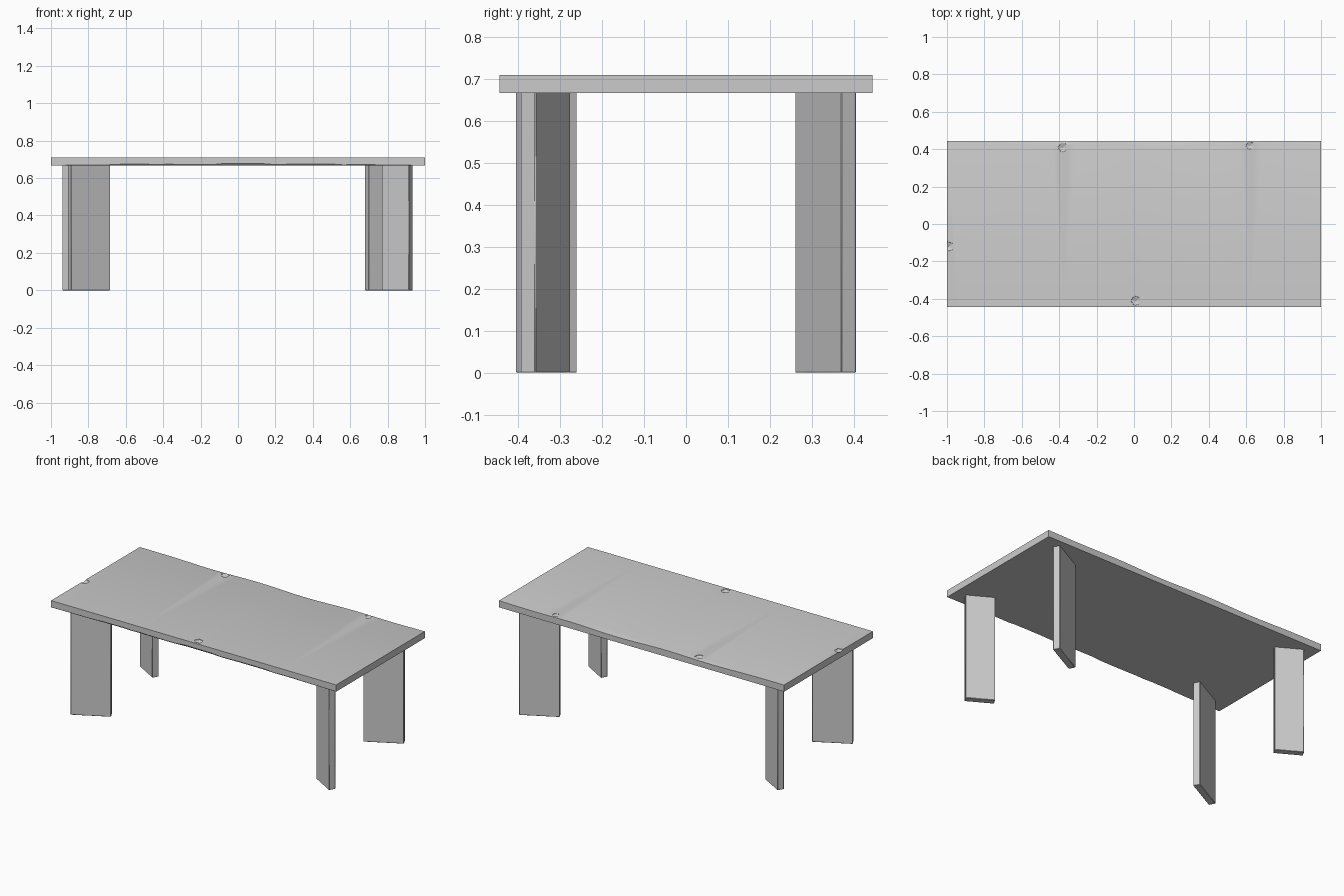
import bpy, bmesh, math, random
from mathutils import Matrix, Vector

random.seed(4)
cube = bpy.data.objects.get("Cube")
if cube:
    bpy.data.objects.remove(cube, do_unlink=True)

# Single flat material
GREY = (0.6, 0.6, 0.6, 1)
mat = bpy.data.materials.new("pale_grey")
mat.use_nodes = True
mat.diffuse_color = GREY
mat.node_tree.nodes["Principled BSDF"].inputs["Base Color"].default_value = GREY

TOP_Z, UNDER_Z = 0.71, 0.667
HALF_X, HALF_Y = 1.0, 0.445


def make_object(name, bm):
    bmesh.ops.recalc_face_normals(bm, faces=bm.faces)
    mesh = bpy.data.meshes.new(name)
    bm.to_mesh(mesh)
    bm.free()
    mesh.materials.append(mat)
    obj = bpy.data.objects.new(name, mesh)
    bpy.context.collection.objects.link(obj)
    return obj


def shade(obj):
    bpy.ops.object.select_all(action="DESELECT")
    obj.select_set(True)
    bpy.context.view_layer.objects.active = obj
    bpy.ops.object.shade_smooth_by_angle(angle=math.radians(25))


# Tabletop: a slab section swept along x, with uneven wear on the long edges
def slab_section(x, wear_back, wear_front):
    b, f = 0.04 * wear_back, 0.012 * wear_front
    points = [(-HALF_Y, UNDER_Z + f), (-HALF_Y + f, UNDER_Z),
              (HALF_Y, UNDER_Z), (HALF_Y, TOP_Z - b * 0.25),
              (HALF_Y - b, TOP_Z), (-HALF_Y, TOP_Z)]
    return [Vector((x, y, z)) for y, z in points]


bm = bmesh.new()
steps = 32
rings = []
for i in range(steps + 1):
    x = -HALF_X + 2 * HALF_X * i / steps
    fade = math.sin(math.pi * i / steps)
    wave_back = 0.08 + fade * (0.5 + 0.4 * math.sin(9 * x))
    wave_front = 0.08 + fade * random.uniform(0.3, 1)
    rings.append([bm.verts.new(p) for p in slab_section(x, wave_back, wave_front)])
for a, b in zip(rings, rings[1:]):
    for j in range(len(a)):
        k = (j + 1) % len(a)
        bm.faces.new((a[j], a[k], b[k], b[j]))
bm.faces.new(rings[0])
bm.faces.new(rings[-1])
tabletop = make_object("tabletop", bm)

# Small chips knocked out of the rim
bm = bmesh.new()
for x, y, r in [(-0.38, 0.41, 0.03), (0.62, 0.42, 0.025),
                (0.01, -0.41, 0.03), (-0.99, -0.12, 0.03)]:
    place = Matrix.Translation((x, y, TOP_Z + 0.004)) @ Matrix.Diagonal((1, 1, 0.5, 1))
    bmesh.ops.create_icosphere(bm, subdivisions=1, radius=r, matrix=place)
chips = make_object("chip_cutter", bm)
chips.hide_render = True
chips.hide_viewport = True
cut = tabletop.modifiers.new("chips", "BOOLEAN")
cut.operation = "DIFFERENCE"
cut.object = chips
shade(tabletop)


# Plank legs, each turned diagonally towards its corner
def leg(name, x, y, width, degrees):
    height = UNDER_Z + 0.002
    bm = bmesh.new()
    bmesh.ops.create_cube(bm, size=1, matrix=Matrix.Translation((x, y, height / 2))
                          @ Matrix.Rotation(math.radians(degrees), 4, "Z")
                          @ Matrix.Diagonal((width, 0.041, height, 1)))
    obj = make_object(name, bm)
    bevel = obj.modifiers.new("worn_edges", "BEVEL")
    bevel.width = 0.002
    bevel.segments = 1
    shade(obj)


WIDE, NARROW = 0.235, 0.168
leg("back_left_leg", 0.792, 0.333, WIDE, 28)
leg("front_right_leg", -0.797, -0.333, WIDE, 28)
leg("front_left_leg", 0.852, -0.335, NARROW, -30)
leg("back_right_leg", -0.856, 0.335, NARROW, -30)
